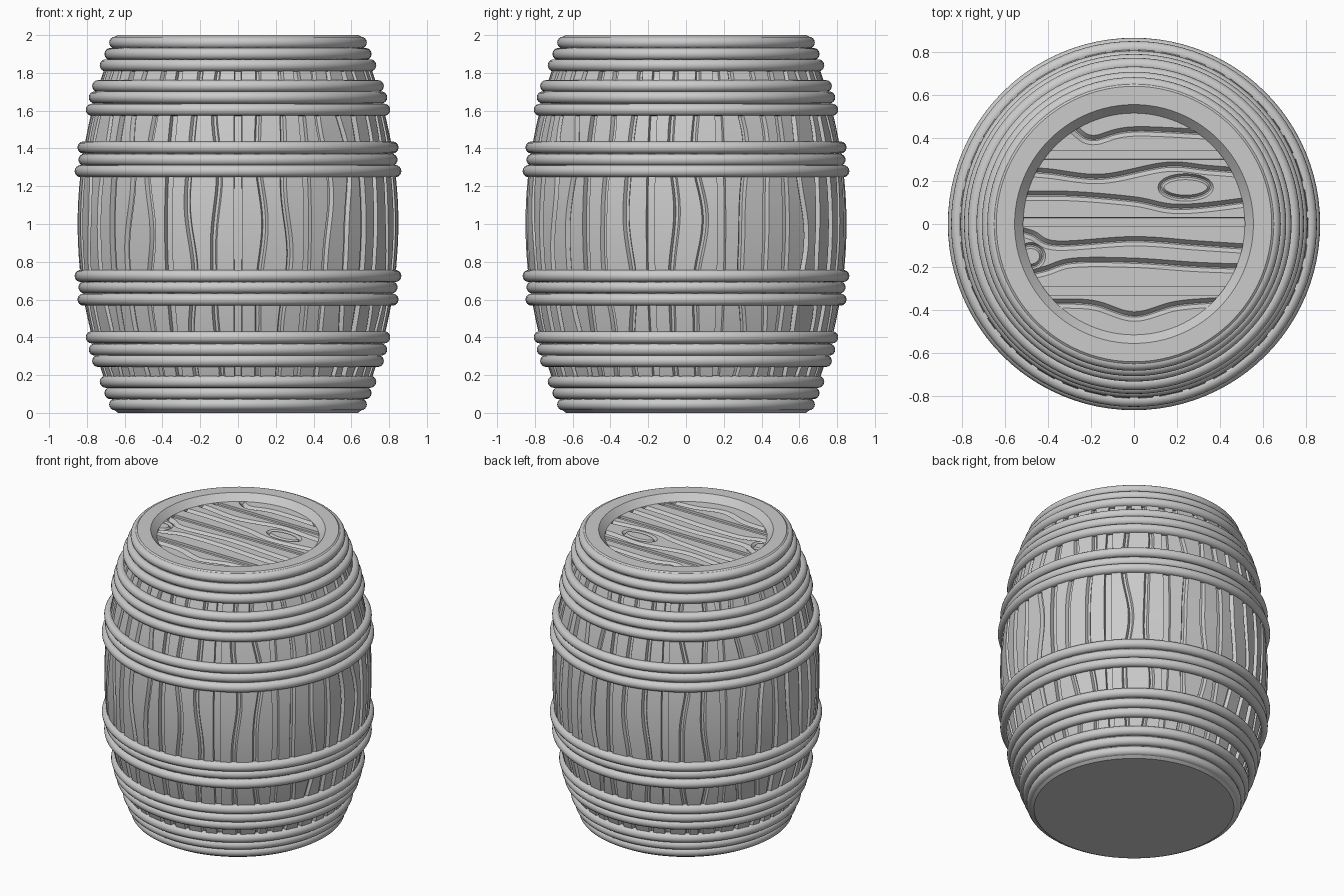
import bpy, bmesh, math, random
from mathutils import Vector

random.seed(4)
if "Cube" in bpy.data.objects:
    bpy.data.objects.remove(bpy.data.objects["Cube"])

grey = bpy.data.materials.new("plain_grey")
grey.use_nodes = True
grey.diffuse_color = (0.6, 0.6, 0.6, 1)
grey.node_tree.nodes["Principled BSDF"].inputs["Base Color"].default_value = (0.6, 0.6, 0.6, 1)


def make(name, verts, faces, angle=30):
    mesh = bpy.data.meshes.new(name)
    mesh.from_pydata(verts, [], faces)
    bm = bmesh.new()
    bm.from_mesh(mesh)
    bmesh.ops.recalc_face_normals(bm, faces=bm.faces)
    bm.to_mesh(mesh)
    bm.free()
    mesh.materials.append(grey)
    obj = bpy.data.objects.new(name, mesh)
    bpy.context.collection.objects.link(obj)
    if angle:
        smooth(obj, angle)
    return obj


def smooth(obj, angle):
    bpy.ops.object.select_all(action='DESELECT')
    obj.select_set(True)
    bpy.context.view_layer.objects.active = obj
    bpy.ops.object.shade_smooth_by_angle(angle=math.radians(angle))


def grid_faces(rows, cols, wrap_rows=False, wrap_cols=True):
    """Quads joining a rows x cols lattice of points."""
    return [(i * cols + j, i * cols + (j + 1) % cols,
             (i + 1) % rows * cols + (j + 1) % cols, (i + 1) % rows * cols + j)
            for i in range(rows if wrap_rows else rows - 1)
            for j in range(cols if wrap_cols else cols - 1)]


def lathe(name, profile, closed=False, segments=96):
    verts = [(r * math.cos(a), r * math.sin(a), z) for r, z in profile
             for a in (math.tau * k / segments for k in range(segments))]
    faces = grid_faces(len(profile), segments, wrap_rows=closed)
    if not closed:
        faces += [tuple(range(segments)),
                  tuple(range((len(profile) - 1) * segments, len(profile) * segments))]
    return make(name, verts, faces)


def wall(z):
    return 0.85 - 0.21 * (z - 1) ** 2


# Staves: columns of points follow straight joints and wavy grain grooves
STAVES, ROWS = 14, 64
step = math.tau / STAVES
joint = [(-1.5, 0), (-1.4, 0.03), (1.4, 0.03), (1.5, 0)]
groove = [(-1.2, 0), (-0.5, 0.022), (0.5, 0.022), (1.2, 0)]
columns = []
for s in range(STAVES):
    base = -math.pi / 2 + s * step
    columns += [(base + math.radians(d), depth, 0, 0) for d, depth in joint]
    for centre in (8.3, 17.6):
        phase, swing = random.uniform(0, math.tau), random.uniform(0.9, 1.6)
        columns += [(base + math.radians(centre + d), depth, phase, math.radians(swing))
                    for d, depth in groove]
verts = []
for i in range(ROWS + 1):
    z = 0.01 + 1.95 * i / ROWS
    for angle, depth, phase, swing in columns:
        a = angle + swing * (math.sin(6.5 * z + phase) + 0.4 * math.sin(11 * z + 2 * phase))
        r = wall(z) - depth
        verts.append((r * math.cos(a), r * math.sin(a), z))
make("staves", verts, grid_faces(ROWS + 1, len(columns)), 20)

# Hoops: four groups of three round rings, mirrored about mid height for the ends
TUBE = 0.032
upper_hoops = {"end": [(1.96, 0.682), (1.9, 0.707), (1.84, 0.732)],
               "shoulder": [(1.73, 0.772), (1.67, 0.79), (1.605, 0.806)],
               "belly": [(1.405, 0.85), (1.34, 0.845), (1.28, 0.865)]}
for group, rings in upper_hoops.items():
    for side in ("upper", "lower"):
        for n, (z, outer) in enumerate(rings):
            height = z if side == "upper" else 2.005 - z
            profile = [(outer - TUBE + TUBE * math.cos(t), height + TUBE * math.sin(t))
                       for t in (math.tau * k / 16 for k in range(16))]
            lathe(f"{side}_{group}_hoop_{n + 1}", profile, closed=True)

# Bottom and raised top rim
lathe("bottom", [(0.635, 0), (0.655, 0.015), (0.66, 0.06)])
lathe("top_rim", [(0.65, 1.93), (0.65, 1.992), (0.64, 2), (0.555, 2),
                  (0.515, 1.955), (0.515, 1.88)], closed=True)


# Lid with carved plank joints, grain and knots
LID = 1.955


def curve(points, n=10):
    """Smooth path through the points."""
    p = [Vector(q) for q in points]
    p = [2 * p[0] - p[1]] + p + [2 * p[-1] - p[-2]]
    out = []
    for a, b, c, d in zip(p, p[1:], p[2:], p[3:]):
        for k in range(n):
            t = k / n
            out.append(0.5 * (2 * b + (c - a) * t + (2 * a - 5 * b + 4 * c - d) * t ** 2
                              + (3 * b - a - 3 * c + d) * t ** 3))
    return out + [p[-2]]


def carve(target, path, top, floor, depth, closed=False):
    """Cut a channel with the given half widths along a flat path."""
    verts, n = [], len(path)
    spread = top + (top - floor) * 0.01 / depth
    for i, p in enumerate(path):
        before = path[i - 1] if closed or i else p
        after = path[(i + 1) % n] if closed or i < n - 1 else p
        tangent = (after - before).normalized()
        side = Vector((-tangent.y, tangent.x))
        for w, z in ((spread, LID + 0.01), (floor, LID - depth),
                     (-floor, LID - depth), (-spread, LID + 0.01)):
            q = p + side * w
            verts.append((q.x, q.y, z))
    faces = grid_faces(n, 4, wrap_rows=closed)
    if not closed:
        faces += [(0, 1, 2, 3), tuple(range(4 * n - 4, 4 * n))]
    cutter = make("groove_cutter", verts, faces, 0)
    cutter.hide_render = True
    mod = target.modifiers.new("groove", 'BOOLEAN')
    mod.operation, mod.solver, mod.object = 'DIFFERENCE', 'EXACT', cutter
    bpy.context.view_layer.objects.active = target
    bpy.ops.object.modifier_apply(modifier=mod.name)
    bpy.data.objects.remove(cutter)


lid = lathe("lid", [(0.53, 1.87), (0.53, LID)])
for y in (0.32, 0.01, -0.31):
    carve(lid, [Vector((-0.6, y)), Vector((0.6, y))], 0.02, 0.019, 0.015)
grain = [
    [(-0.36, 0.52), (-0.28, 0.44), (-0.19, 0.39), (0, 0.43), (0.45, 0.41)],
    [(-0.6, 0.25), (-0.4, 0.235), (-0.15, 0.21), (0.15, 0.265), (0.35, 0.25), (0.6, 0.23)],
    [(-0.6, 0.13), (-0.3, 0.13), (0, 0.105), (0.22, 0.07), (0.6, 0.11)],
    [(-0.6, -0.02), (-0.48, -0.05), (-0.36, -0.1), (0, -0.08), (0.3, -0.1), (0.6, -0.12)],
    [(-0.6, -0.26), (-0.42, -0.22), (-0.28, -0.18), (0, -0.18), (0.3, -0.2), (0.6, -0.21)],
    [(-0.45, -0.37), (-0.2, -0.375), (0, -0.43), (0.2, -0.38), (0.45, -0.36)]]
for points in grain:
    carve(lid, curve(points), 0.022, 0.003, 0.022)
for x, y, rx, ry in ((0.24, 0.17, 0.115, 0.05), (-0.48, -0.15, 0.055, 0.05)):
    loop = [Vector((x + rx * math.cos(t), y + ry * math.sin(t)))
            for t in (math.tau * k / 32 for k in range(32))]
    carve(lid, loop, 0.014, 0.003, 0.018, closed=True)
smooth(lid, 25)
